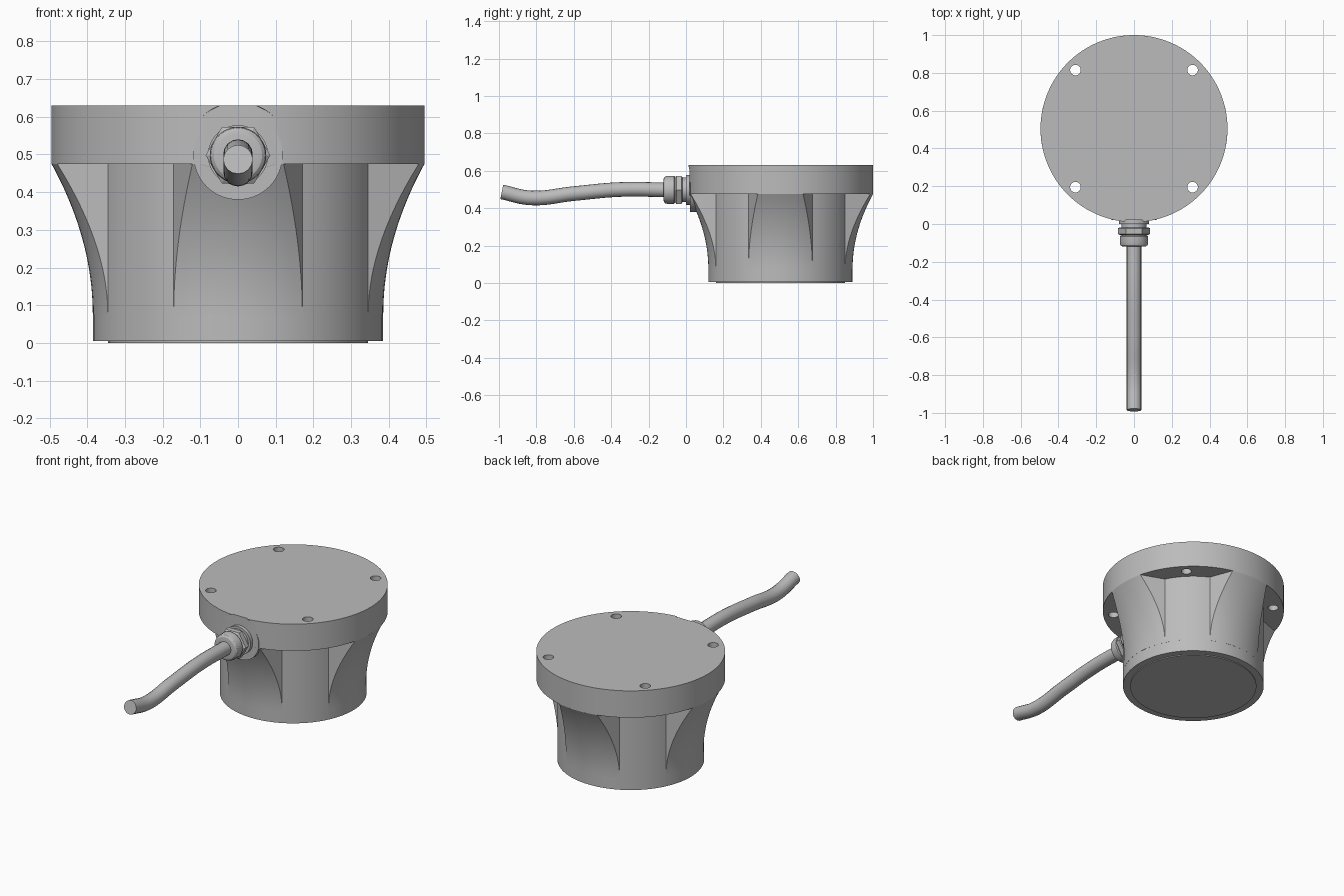
import bpy, bmesh, math
from mathutils import Vector

cube = bpy.data.objects.get("Cube")
if cube:
    bpy.data.objects.remove(cube)

CY = 0.505            # centre of the housing in y
R_BASE, R_TOP = 0.385, 0.495
Z_FLARE, Z_FLANGE, Z_TOP = 0.075, 0.475, 0.63
Z_PORT = 0.498        # height of the cable port

grey = bpy.data.materials.new("plain_grey")
grey.use_nodes = True
grey.diffuse_color = (0.5, 0.5, 0.5, 1)
grey.node_tree.nodes["Principled BSDF"].inputs["Base Color"].default_value = (0.5, 0.5, 0.5, 1)


def make_object(name, bm):
    bmesh.ops.recalc_face_normals(bm, faces=bm.faces)
    mesh = bpy.data.meshes.new(name)
    bm.to_mesh(mesh)
    bm.free()
    ob = bpy.data.objects.new(name, mesh)
    bpy.context.collection.objects.link(ob)
    mesh.materials.append(grey)
    return ob


def activate(ob):
    bpy.ops.object.select_all(action='DESELECT')
    ob.select_set(True)
    bpy.context.view_layer.objects.active = ob


def smooth(ob):
    activate(ob)
    bpy.ops.object.shade_smooth_by_angle(angle=math.radians(25))


def loft(name, rings):
    """Solid through a list of equally long point rings, capped at both ends."""
    bm = bmesh.new()
    loops = [[bm.verts.new(p) for p in ring] for ring in rings]
    n = len(loops[0])
    for a, b in zip(loops, loops[1:]):
        for i in range(n):
            j = (i + 1) % n
            bm.faces.new((a[i], a[j], b[j], b[i]))
    bm.faces.new(loops[0])
    bm.faces.new(loops[-1])
    return make_object(name, bm)


def circle(r, n):
    return [(r * math.cos(math.tau * i / n), r * math.sin(math.tau * i / n)) for i in range(n)]


def disc(name, profile, n=96, x=0, y=CY):
    """Turned part around a vertical axis; profile is (radius, z)."""
    return loft(name, [[(x + u, y + v, z) for u, v in circle(r, n)] for r, z in profile])


def port_part(name, profile, n=48):
    """Turned part around the port axis; profile is (radius, y)."""
    return loft(name, [[(u, y, Z_PORT + v) for u, v in circle(r, n)] for r, y in profile])


def cut(ob, cutter):
    mod = ob.modifiers.new("cut", 'BOOLEAN')
    mod.operation, mod.solver, mod.object = 'DIFFERENCE', 'EXACT', cutter
    activate(ob)
    bpy.ops.object.modifier_apply(modifier=mod.name)


# Housing: four flared ribs with vertical pockets between them
corner = Vector((0.345, 0.171)).normalized() * R_BASE
wall = Vector((0.135, -0.05)).normalized()
a_pocket = math.atan2(corner.y, corner.x)


def section(radius, z):
    b = corner.dot(wall)
    t = -b + math.sqrt(b * b + radius ** 2 - R_BASE ** 2)
    edge = corner + wall * t
    a_rib = math.atan2(edge.y, edge.x)
    pts = []
    for quarter in range(4):
        turn = quarter * math.pi / 2
        for i in range(17):
            pts.append((radius, turn + a_rib * (i / 8 - 1)))
        for i in range(13):
            pts.append((R_BASE, turn + a_pocket + (math.pi / 2 - 2 * a_pocket) * i / 12))
    return [(r * math.cos(a), CY + r * math.sin(a), z) for r, a in pts]


rings = []
for k in range(21):
    f = k / 20
    rings.append(section(R_BASE + 0.0005 + (R_TOP - R_BASE - 0.0005) * f * f,
                         Z_FLARE + (Z_FLANGE - Z_FLARE) * f))
housing = loft("flared_housing", rings)
base_band = disc("base_band", [(R_BASE, 0.005), (R_BASE, Z_FLARE)])
sensing_face = disc("bottom_face", [(0.345, 0), (0.345, 0.02)])

# Mounting flange with four through holes
flange = disc("mounting_flange", [(R_TOP, Z_FLANGE), (R_TOP, Z_TOP)], n=128)
for sx in (-1, 1):
    for sy in (-1, 1):
        drill = disc("hole_cutter", [(0.028, 0.4), (0.028, 0.7)], 32, sx * 0.31, CY + sy * 0.31)
        cut(flange, drill)
        bpy.data.objects.remove(drill)

# Flat seat milled around the cable port, with a round boss below the flange
seat = port_part("seat_cutter", [(0.15, -0.1), (0.14, 0.02)])
for part in (flange, housing):
    cut(part, seat)
bpy.data.objects.remove(seat)
boss = port_part("port_boss", [(0.118, 0.0205), (0.118, 0.2)], 64)

# Cable gland: washer, hexagonal body, domed nut
washer = port_part("gland_washer", [(0.08, 0.03), (0.08, 0.0)])
neck = port_part("gland_neck", [(0.066, 0.01), (0.066, -0.08)])
hexagon = port_part("gland_hexagon", [(0.076, -0.018), (0.086, -0.024), (0.086, -0.052), (0.076, -0.058)], 6)
nut = port_part("gland_nut", [(0.07, -0.06), (0.075, -0.065), (0.075, -0.1), (0.072, -0.111),
                              (0.064, -0.118), (0.055, -0.12)])

# Cable: a tube swept along a gently waving path
curve = bpy.data.curves.new("cable", 'CURVE')
curve.dimensions = '3D'
curve.bevel_depth = 0.039
curve.bevel_resolution = 6
curve.use_fill_caps = True
path = [(-0.1, 0.498), (-0.35, 0.5), (-0.6, 0.478), (-0.83, 0.455), (-0.985, 0.487)]
spline = curve.splines.new('BEZIER')
spline.bezier_points.add(len(path) - 1)
for point, (y, z) in zip(spline.bezier_points, path):
    point.co = (0, y, z)
    point.handle_left_type = point.handle_right_type = 'AUTO'
cable = bpy.data.objects.new("cable", curve)
bpy.context.collection.objects.link(cable)
curve.materials.append(grey)
activate(cable)
bpy.ops.object.convert(target='MESH')
cable = bpy.context.view_layer.objects.active

for part in (housing, base_band, sensing_face, flange, boss, washer, neck, hexagon, nut, cable):
    smooth(part)
